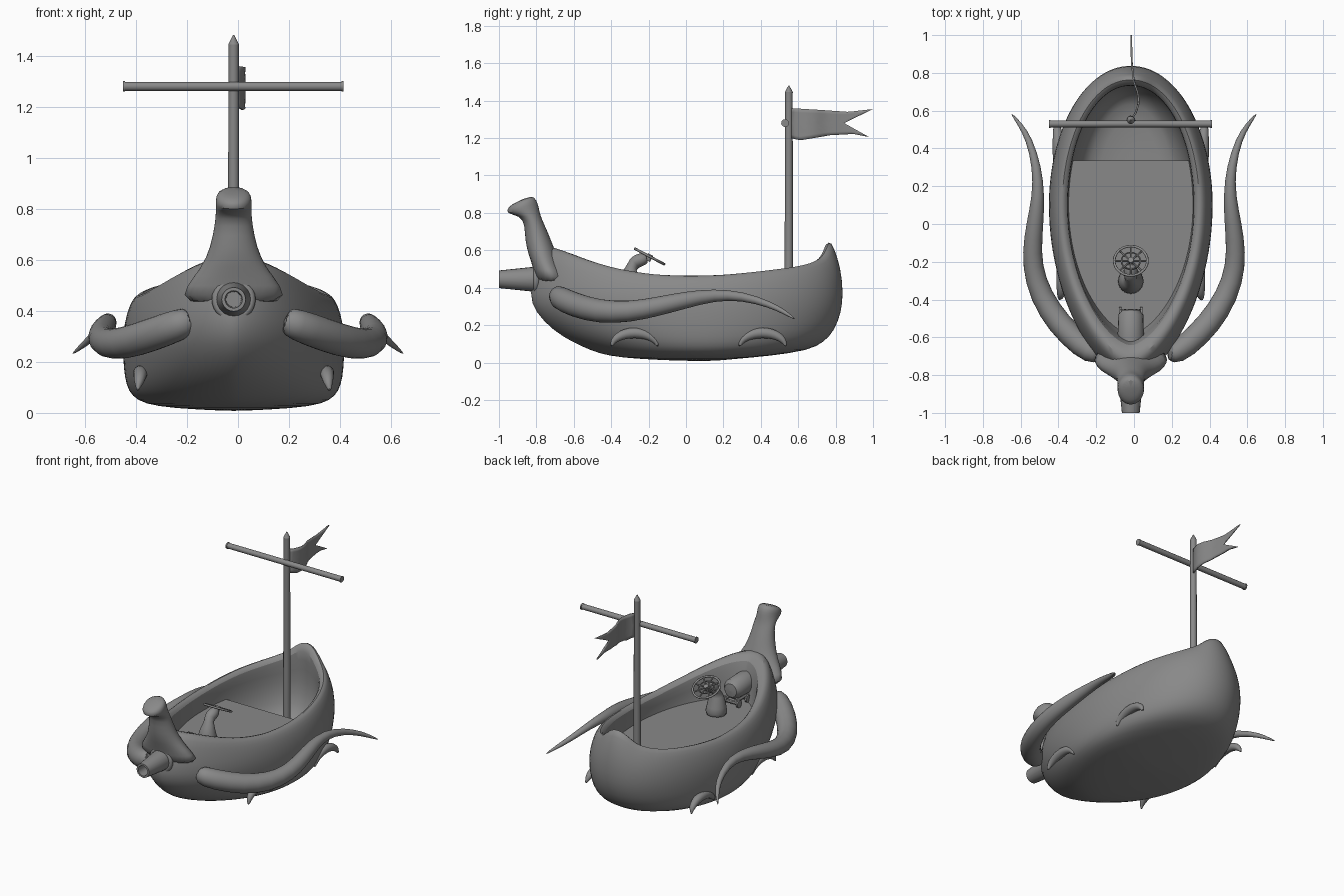
import bpy, bmesh, math
from mathutils import Vector, Matrix

if "Cube" in bpy.data.objects:
    bpy.data.objects.remove(bpy.data.objects["Cube"])

CX = -0.017  # centre line of the boat
grey = bpy.data.materials.new("weathered grey")
grey.diffuse_color = (0.25, 0.25, 0.25, 1)
grey.use_nodes = True
grey.node_tree.nodes["Principled BSDF"].inputs["Base Color"].default_value = grey.diffuse_color


def finish(bm, name, subsurf=0, angle=40):
    bmesh.ops.recalc_face_normals(bm, faces=bm.faces)
    me = bpy.data.meshes.new(name)
    bm.to_mesh(me)
    bm.free()
    ob = bpy.data.objects.new(name, me)
    bpy.context.collection.objects.link(ob)
    me.materials.append(grey)
    bpy.ops.object.select_all(action='DESELECT')
    ob.select_set(True)
    bpy.context.view_layer.objects.active = ob
    bpy.ops.object.shade_smooth_by_angle(angle=math.radians(angle))
    if subsurf:
        m = ob.modifiers.new("smooth", 'SUBSURF')
        m.levels = m.render_levels = subsurf
    return ob


def loft(name, rings, subsurf=0, angle=40, closed=False):
    """Skin a list of equal-sized closed rings, capping both ends."""
    bm = bmesh.new()
    vs = [[bm.verts.new(p) for p in r] for r in rings]
    n = len(vs[0])
    pairs = list(zip(vs, vs[1:])) + ([(vs[-1], vs[0])] if closed else [])
    for a, b in pairs:
        for i in range(n):
            j = (i + 1) % n
            bm.faces.new((a[i], a[j], b[j], b[i]))
    if not closed:
        bm.faces.new(vs[0])
        bm.faces.new(vs[-1])
    return finish(bm, name, subsurf, angle)


def sweep(name, pts, n=10, subsurf=1, angle=60):
    """Round tube through (x, y, z, radius) points."""
    P = [Vector(p[:3]) for p in pts]
    rings = []
    for i, p in enumerate(P):
        t = (P[min(i + 1, len(P) - 1)] - P[max(i - 1, 0)]).normalized()
        ref = Vector((0, 0, 1)) if abs(t.z) < 0.9 else Vector((1, 0, 0))
        u = t.cross(ref).normalized()
        v = t.cross(u)
        rings.append([p + pts[i][3] * (u * math.cos(k * math.tau / n) + v * math.sin(k * math.tau / n))
                      for k in range(n)])
    return loft(name, rings, subsurf, angle)


def rod(name, a, b, r, n=12, r2=None):
    return sweep(name, [(*a, r), (*b, r if r2 is None else r2)], n, 0, 40)


def interp(table, x):
    for (x0, y0), (x1, y1) in zip(table, table[1:]):
        if x <= x1:
            return y0 + (y1 - y0) * max(0, x - x0) / (x1 - x0)
    return table[-1][1]


# --- hull: stacked plan outlines, outside up, over the rim, down the inside
SHEER = [(-1, .16), (-.9, .13), (-.81, .1), (-.7, .07), (-.58, .04), (-.35, .008), (-.12, 0),
         (.15, .005), (.44, .025), (.73, .05), (.85, .07), (.94, .1), (.98, .15), (1, .19)]


def outline(z, k, w, yf, yb, n=56):
    ring = []
    for i in range(n):
        a = math.tau * i / n
        c, s = math.cos(a), math.sin(a)
        x = math.copysign(abs(s) ** (1.25 if c < 0 else 0.97), s) * w
        y = 0.1 + (yb - 0.1) * c if c > 0 else 0.1 + (0.1 - yf) * c
        ring.append(Vector((CX + x, y, z + k * interp(SHEER, c))))
    return ring


LEVELS = [(.008, 0, .03, 0, .15), (.018, 0, .24, -.25, .25), (.035, 0, .35, -.42, .45),
          (.065, 0, .40, -.51, .66), (.11, 0, .422, -.61, .74), (.17, 0, .432, -.71, .795),
          (.27, 0, .436, -.81, .832), (.35, .1, .43, -.84, .842), (.42, .45, .41, -.81, .83),
          (.455, .9, .388, -.77, .79), (.468, 1, .365, -.72, .768), (.45, .85, .332, -.63, .725),
          (.40, .4, .335, -.62, .74), (.30, 0, .33, -.58, .74), (.17, 0, .28, -.5, .68),
          (.13, 0, .2, -.4, .6), (.13, 0, .02, 0, .2)]
loft("hull", [outline(*l) for l in LEVELS], 1, 60)

# --- raised fore deck with a straight edge ahead of the stern well
deck = []
for z, w, yf in ((.14, .28, -.5), (.34, .34, -.62)):
    ring = outline(z, 0, w, yf, .74)
    for p in ring:
        p.y = min(p.y, .335)
    deck.append(ring)
loft("fore_deck", deck, 0, 30)

# --- curved neck and head rising from the bow
NECK = [(.42, -.70, .11, .22), (.50, -.737, .078, .19), (.57, -.765, .077, .128), (.65, -.79, .072, .092),
        (.74, -.81, .053, .075), (.785, -.833, .055, .071), (.815, -.876, .09, .072),
        (.85, -.876, .078, .072), (.876, -.868, .045, .052)]
loft("bow_neck", [[Vector((CX + rx * math.cos(t), y + ry * math.sin(t),
                           z + (.02 * math.sin(t) if z > .8 else 0)))
                   for t in (math.tau * k / 16 for k in range(16))] for z, y, ry, rx in NECK], 1, 70)

# --- cannon, turned about the y axis
BARREL = [(.003, -.45), (.045, -.455), (.066, -.48), (.07, -.6), (.068, -.8), (.047, -1.0),
          (.034, -1.0), (.03, -.86), (.003, -.86)]
loft("cannon", [[Vector((CX + r * math.cos(t), y, .445 + r * math.sin(t)))
                 for t in (math.tau * k / 20 for k in range(20))] for r, y in BARREL], 0, 40)


def torus(name, centre, R, r, rot, n=28, m=8):
    rings = []
    for i in range(n):
        a = math.tau * i / n
        rings.append([Vector(centre) + rot @ Vector((math.cos(a) * (R + r * math.cos(b)),
                      math.sin(a) * (R + r * math.cos(b)), r * math.sin(b)))
                      for b in (math.tau * k / m for k in range(m))])
    return loft(name, rings, 0, 60, True)


torus("cannon_port", (CX, -.80, .445), .07, .016, Matrix.Rotation(math.pi / 2, 3, 'X'))

# cannon carriage axles and cheeks
for y in (-.465, -.56):
    rod("carriage_axle", (CX - .055, y, .365), (CX + .055, y, .365), .012, 8)
for s in (-1, 1):
    rod("carriage_cheek", (CX + s * .04, -.45, .385), (CX + s * .04, -.62, .385), .014, 6)
    for y in (-.465, -.56):
        rod("carriage_wheel", (CX + s * .05, y, .365), (CX + s * .062, y, .365), .025, 10)

# --- steering column and wheel
sweep("steering_column", [(CX, y, z, r) for y, z, r in
      ((-.30, .33, .085), (-.305, .40, .062), (-.305, .48, .05), (-.28, .535, .043),
       (-.235, .552, .036), (-.205, .56, .028))], 12)
HUB = Vector((CX, -.195, .567))
tilt = Matrix.Rotation(-math.atan2(.09, .17), 3, 'X')
torus("wheel_rim", HUB, .088, .007, tilt)
torus("wheel_inner_ring", HUB, .05, .004, tilt, 20, 6)
rod("wheel_hub", HUB - tilt @ Vector((0, 0, .025)), HUB + tilt @ Vector((0, 0, .012)), .016)
for k in range(8):
    a = math.tau * k / 8
    rod("wheel_spoke", HUB, HUB + tilt @ Vector((math.cos(a) * .088, math.sin(a) * .088, 0)), .005, 6)

# --- mast, yard and swallow-tailed flag
sweep("mast", [(CX, .55, .1, .024), (CX, .55, 1.43, .02), (CX, .55, 1.445, .021), (CX, .55, 1.482, .002)],
      12, 0, 30)
rod("yard", (-.45, .53, 1.28), (.412, .53, 1.28), .018)
for x in (-.447, .409):
    rod("yard_end", (x - .004, .53, 1.28), (x + .004, .53, 1.28), .021)

TOP = [(0, 1.36), (.3, 1.352), (.7, 1.34), (1, 1.355)]
LOW = [(0, 1.2), (.12, 1.188), (.5, 1.215), (.8, 1.222), (1, 1.205)]
WAVE = [(.55, CX), (.59, .01), (.64, .025), (.69, .022), (.75, 0), (.85, -.012), (1, -.015)]
bm = bmesh.new()
cols, rows = 16, 8
grid = []
for i in range(cols + 1):
    u = i / cols
    col = []
    for j in range(rows + 1):
        v = j / rows
        end = interp([(0, 1.0), (.5, .845), (1, .98)], v)
        y = .56 + (end - .56) * u
        z = interp(TOP, u) * (1 - v) + interp(LOW, u) * v
        col.append(bm.verts.new((interp(WAVE, y), y, z)))
    grid.append(col)
for i in range(cols):
    for j in range(rows):
        bm.faces.new((grid[i][j], grid[i + 1][j], grid[i + 1][j + 1], grid[i][j + 1]))
flag = finish(bm, "flag", 0, 60)
m = flag.modifiers.new("thickness", 'SOLIDIFY')
m.thickness, m.offset = .009, 0

# --- tapering side arms and arched feet, mirrored
ARM = [(.18, -.68, .365, .05), (.22, -.69, .35, .066), (.34, -.59, .305, .068), (.45, -.46, .27, .066),
       (.525, -.3, .27, .058), (.542, -.15, .30, .053), (.525, 0, .335, .047), (.505, .15, .362, .034),
       (.513, .3, .357, .025), (.555, .45, .31, .018), (.605, .53, .268, .013), (.65, .585, .23, .003)]
for s, side in ((-1, "left"), (1, "right")):
    sweep(side + "_arm", [(s * x, y, z, r) for x, y, z, r in ARM], 12)
    for part, yc, x in (("front", -.275, .365), ("rear", .41, .385)):
        foot = []
        for k in range(9):
            a = math.pi * k / 8
            lift = math.sin(a)
            foot.append((CX + s * (x + .012 - .012 * lift), yc - .125 * math.cos(a),
                         .085 + .075 * lift, .010 + .022 * lift))
        sweep(f"{side}_{part}_foot", foot, 8)
